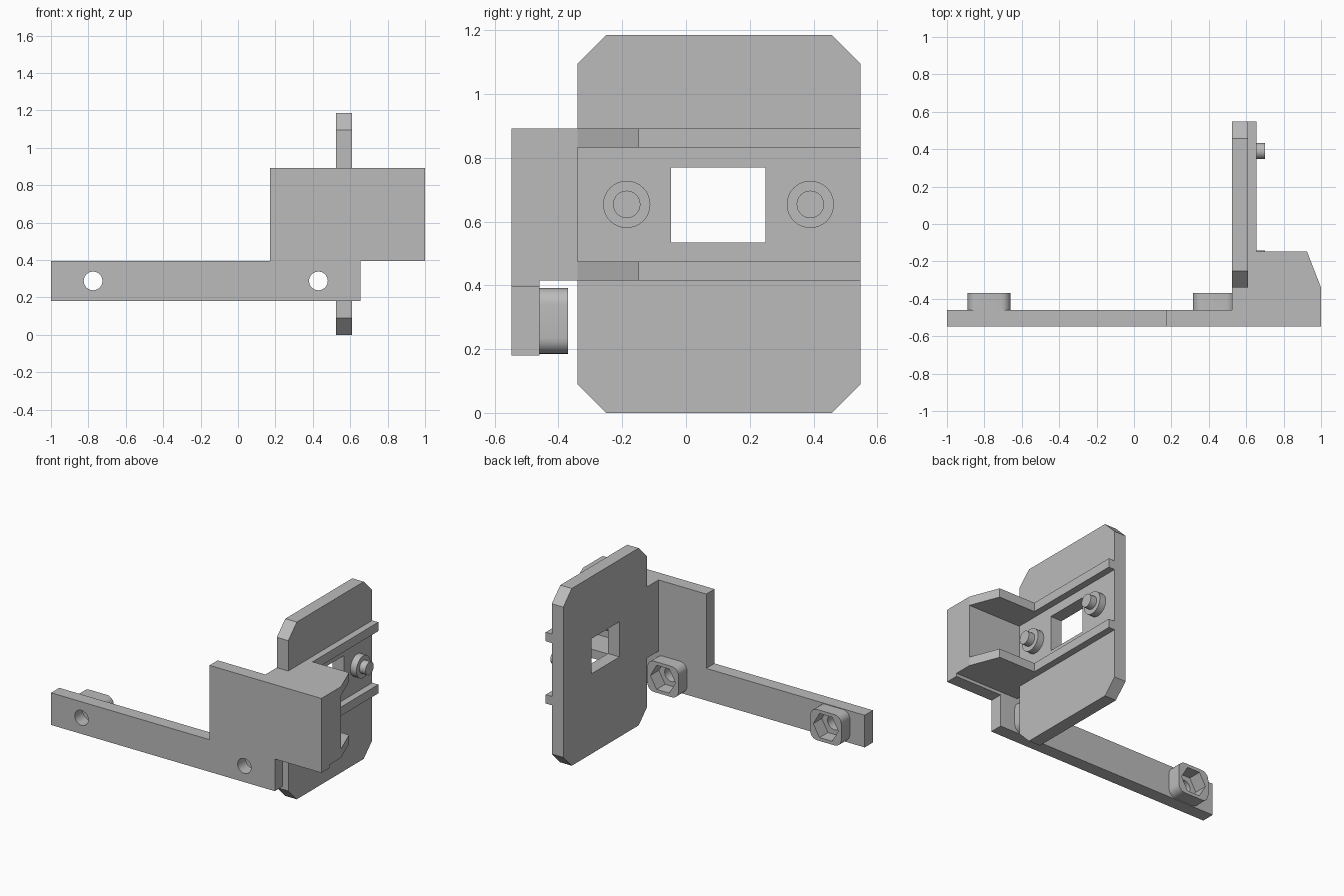
import bpy, bmesh, math

cube = bpy.data.objects.get("Cube")
if cube:
    bpy.data.objects.remove(cube, do_unlink=True)

GREY = (0.5, 0.5, 0.5, 1)
grey = bpy.data.materials.new("grey plastic")
grey.use_nodes = True
grey.diffuse_color = GREY
grey.node_tree.nodes["Principled BSDF"].inputs["Base Color"].default_value = GREY


def prism(name, pts, axis, lo, hi):
    """Extrude a 2D profile along an axis, from lo to hi."""
    place = {"X": lambda u, v, w: (w, u, v),
             "Y": lambda u, v, w: (u, w, v),
             "Z": lambda u, v, w: (u, v, w)}[axis]
    bm = bmesh.new()
    a = [bm.verts.new(place(u, v, lo)) for u, v in pts]
    b = [bm.verts.new(place(u, v, hi)) for u, v in pts]
    bm.faces.new(a)
    bm.faces.new(b)
    for i in range(len(pts)):
        j = (i + 1) % len(pts)
        bm.faces.new((a[i], a[j], b[j], b[i]))
    bmesh.ops.recalc_face_normals(bm, faces=bm.faces)
    mesh = bpy.data.meshes.new(name)
    bm.to_mesh(mesh)
    bm.free()
    mesh.materials.append(grey)
    ob = bpy.data.objects.new(name, mesh)
    bpy.context.collection.objects.link(ob)
    return ob


def ring(u, v, r, n=32):
    return [(u + r * math.cos(math.tau * i / n), v + r * math.sin(math.tau * i / n))
            for i in range(n)]


def rect(u0, u1, v0, v1):
    return [(u0, v0), (u1, v0), (u1, v1), (u0, v1)]


def rounded(u, v, hu, hv, r, steps=6):
    """Rectangle with round corners."""
    pts = []
    for k, (su, sv) in enumerate([(1, 1), (-1, 1), (-1, -1), (1, -1)]):
        for i in range(steps + 1):
            t = math.pi / 2 * (k + i / steps)
            pts.append((u + su * (hu - r) + r * math.cos(t),
                        v + sv * (hv - r) + r * math.sin(t)))
    return pts


def select_only(ob):
    bpy.ops.object.select_all(action="DESELECT")
    ob.select_set(True)
    bpy.context.view_layer.objects.active = ob


def cut(ob, cutter):
    mod = ob.modifiers.new("cut", "BOOLEAN")
    mod.operation = "DIFFERENCE"
    mod.solver = "EXACT"
    mod.object = cutter
    select_only(ob)
    bpy.ops.object.modifier_apply(modifier=mod.name)
    bpy.data.objects.remove(cutter, do_unlink=True)


def smooth(ob):
    select_only(ob)
    bpy.ops.object.shade_smooth_by_angle(angle=math.radians(30))


FRONT, ARM_BACK, PLATE_FRONT, BACK = -0.547, -0.46, -0.34, 0.547
PLATE_IN, PLATE_OUT, RAIL_OUT = 0.525, 0.61, 0.655

# Arm and front panel share one flat profile
arm = prism("arm_and_front_panel",
            [(-1, 0.18), (RAIL_OUT, 0.18), (RAIL_OUT, 0.395), (1, 0.395),
             (1, 0.892), (0.172, 0.892), (0.172, 0.395), (-1, 0.395)],
            "Y", FRONT, ARM_BACK)

# Screw holes, and bosses with hexagonal nut pockets
SCREW_Z = 0.288
for label, x in (("right", -0.775), ("left", 0.43)):
    cut(arm, prism("hole_cutter", ring(x, SCREW_Z, 0.05), "Y", -0.6, -0.4))
    boss = prism(label + "_nut_boss", rounded(x, SCREW_Z, 0.115, 0.103, 0.05),
                 "Y", ARM_BACK, -0.37)
    cut(boss, prism("pocket_cutter", ring(x, SCREW_Z, 0.093, 6), "Y", -0.5, -0.3))
    smooth(boss)
smooth(arm)

# Upright plate with clipped corners and a window
c, top = 0.09, 1.185
plate = prism("mounting_plate",
              [(PLATE_FRONT + c, 0), (BACK - c, 0), (BACK, c), (BACK, top - c),
               (BACK - c, top), (PLATE_FRONT + c, top), (PLATE_FRONT, top - c),
               (PLATE_FRONT, c)], "X", PLATE_IN, PLATE_OUT)
cut(plate, prism("window_cutter", rect(-0.047, 0.25, 0.535, 0.77), "X", 0.4, 0.8))

# Thick wall joining the front panel to the plate
prism("joining_wall", rect(PLATE_IN, 1, ARM_BACK, PLATE_FRONT), "Z", 0.416, 0.892)

# Gussets that run on as rails above and below the window
gusset = [(PLATE_OUT, PLATE_FRONT), (1, PLATE_FRONT), (0.925, -0.147),
          (RAIL_OUT, -0.147), (RAIL_OUT, BACK), (PLATE_OUT, BACK)]
for label, z0, z1 in (("lower", 0.416, 0.475), ("upper", 0.832, 0.892)):
    prism(label + "_gusset_rail", gusset, "Z", z0, z1)

# Stepped pegs either side of the window
for label, y in (("front", -0.186), ("back", 0.39)):
    for part, r, end in (("collar", 0.074, RAIL_OUT), ("pin", 0.043, 0.7)):
        smooth(prism(label + "_peg_" + part, ring(y, 0.654, r), "X", PLATE_OUT, end))
